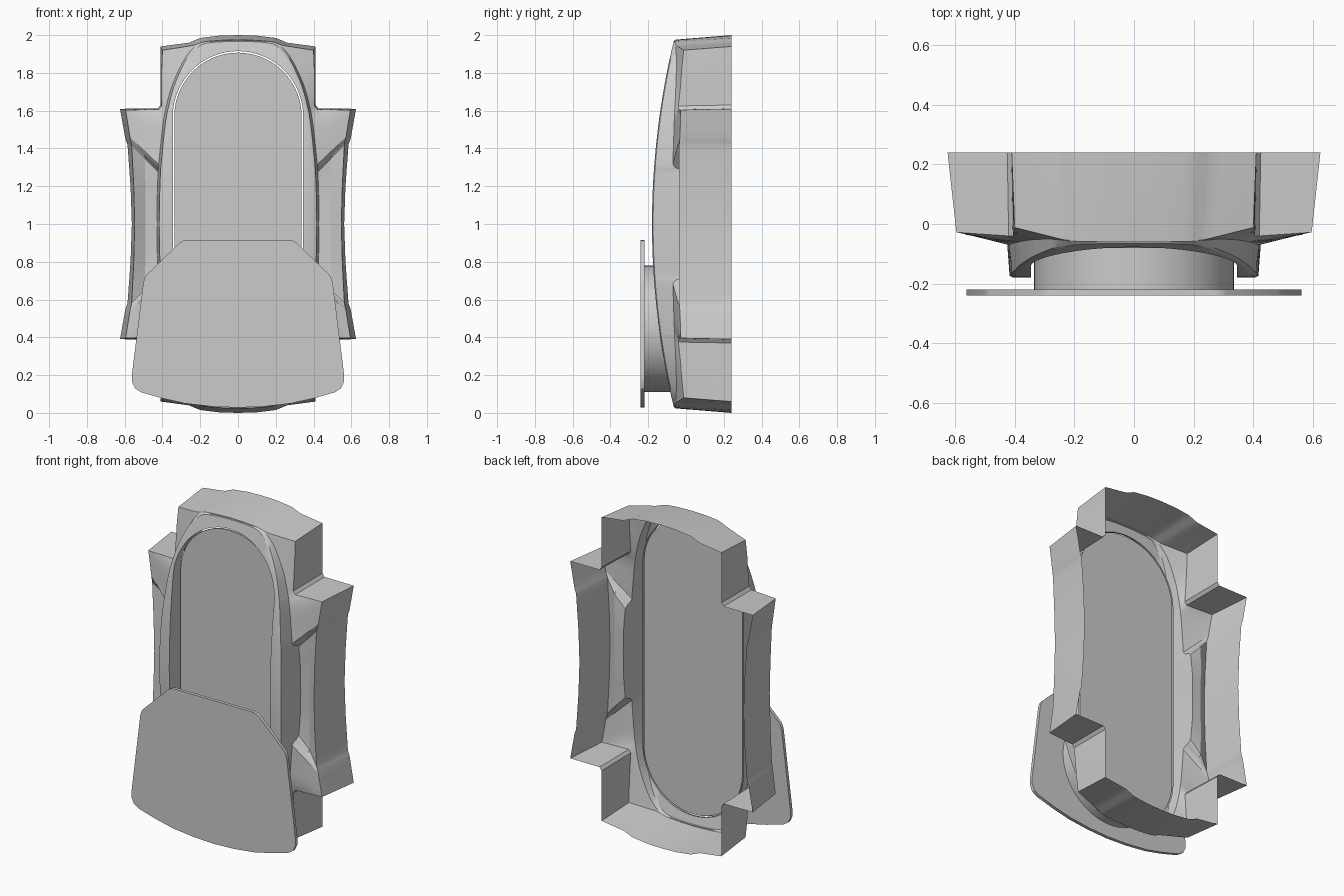
import bpy, bmesh, math
from mathutils import Vector

if "Cube" in bpy.data.objects:
    bpy.data.objects.remove(bpy.data.objects["Cube"])

# One quarter of the shell, top centre to mid side. h = height above z = 1.
# rim x,h | rim base y | outer front edge x,h,y | back edge x,h
ROWS = [
    (0, .975, -.060, 0, .975, -.060, 0, 1.0),
    (.10, .972, -.060, .10, .972, -.060, .10, .997),
    (.19, .962, -.058, .19, .962, -.058, .20, .985),
    (.235, .935, -.055, .24, .945, -.052, .26, .96),
    (.285, .87, -.050, .40, .92, -.012, .41, .94),
    (.33, .78, -.052, .404, .82, -.022, .41, .83),
    (.36, .70, -.055, .405, .72, -.030, .41, .72),
    (.385, .60, -.060, .406, .625, -.040, .411, .63),
    (.390, .575, -.061, .42, .606, -.040, .425, .611),
    (.402, .49, -.064, .595, .604, -.028, .625, .61),
    (.420, .315, -.070, .572, .46, -.032, .596, .45),
    (.423, .275, -.010, .563, .42, -.036, .585, .42),
    (.428, .14, .000, .552, .20, -.038, .569, .20),
    (.430, 0, .000, .547, 0, -.038, .562, 0),
]
R, ARC_H = .345, .57
STEPS = 4


def rim_y(h):
    return -.18 + .115 * (h / .97) ** 2


def spline(a, b, c, d, t):
    return .5 * (2*b + (c-a)*t + (2*a-5*b+4*c-d)*t*t + (3*b-a-3*c+d)*t**3)


def on_oval(x, h, r):
    if h <= ARC_H:
        return r, h
    d = Vector((x, h - ARC_H)).normalized() * r
    return d.x, ARC_H + d.y


def smooth(obj, angle=30):
    bpy.ops.object.select_all(action='DESELECT')
    obj.select_set(True)
    bpy.context.view_layer.objects.active = obj
    bpy.ops.object.shade_smooth_by_angle(angle=math.radians(angle))


def new_object(name, bm):
    mesh = bpy.data.meshes.new(name)
    bm.to_mesh(mesh)
    bm.free()
    obj = bpy.data.objects.new(name, mesh)
    bpy.context.collection.objects.link(obj)
    return obj


def section(row):
    """Points from the oval opening, over the rim and out to the back edge."""
    rx, rh, by, fx, fh, fy, ox, oh = row
    ix, ih = on_oval(rx, rh, R)
    sx, sh = rx * .97, rh * .995
    channel = max(0, min(1, (by + .07) / .06)) if rh < .32 else 0
    my = (by + fy) / 2 + .018 * channel
    return [(ix, -.068, ih), (ix, rim_y(ih), ih),
            (sx * .97, rim_y(sh), sh * .997),
            (sx, rim_y(sh) + .006, sh),
            (rx, by, rh), ((rx + fx) / 2, my, (rh + fh) / 2),
            (fx, fy, fh), (fx + (ox - fx) * .06, fy + .012, fh + (oh - fh) * .06),
            (ox, .24, oh)]


# Shell: quarter surface mirrored left-right and top-bottom
samples = []
for i in range(len(ROWS) - 1):
    p, q = ROWS[i], ROWS[i + 1]
    before = ROWS[max(i - 1, 0)]
    after = ROWS[min(i + 2, len(ROWS) - 1)]
    for s in range(STEPS):
        t = s / STEPS
        r = [a + (b - a) * t for a, b in zip(p, q)]
        for k in (0, 1):
            r[k] = spline(before[k], p[k], q[k], after[k], t)
        if i < 2:
            r[3], r[4] = r[0], r[1]
        samples.append(r)
samples.append(list(ROWS[-1]))

bm = bmesh.new()
grid = [[bm.verts.new(c) for c in section(r)] for r in samples]
for a, b in zip(grid, grid[1:]):
    for j in range(len(a) - 1):
        bm.faces.new((a[j], a[j + 1], b[j + 1], b[j]))
bmesh.ops.remove_doubles(bm, verts=bm.verts, dist=.0003)
bmesh.ops.recalc_face_normals(bm, faces=bm.faces)
if sum(f.normal.y * f.calc_area() for f in bm.faces) > 0:
    bmesh.ops.reverse_faces(bm, faces=bm.faces)
shell = new_object("body_shell", bm)
shell.location.z = 1
mirror = shell.modifiers.new("mirror", 'MIRROR')
mirror.use_axis = (True, False, True)
mirror.merge_threshold = .001
smooth(shell)


def slab(name, outline, y0, y1):
    """Extrude a closed x,z outline between two depths."""
    bm = bmesh.new()
    face = bm.faces.new([bm.verts.new((x, y0, z)) for x, z in outline])
    ext = bmesh.ops.extrude_face_region(bm, geom=[face])
    for v in ext['geom']:
        if isinstance(v, bmesh.types.BMVert):
            v.co.y = y1
    bmesh.ops.recalc_face_normals(bm, faces=bm.faces)
    obj = new_object(name, bm)
    smooth(obj)
    return obj


# Recessed oval panel
arc = [math.pi * i / 40 for i in range(41)]
oval = [(.337 * math.cos(a), 1 + ARC_H + .337 * math.sin(a)) for a in arc]
oval += [(-x, 2 - z) for x, z in oval]
slab("oval_panel", oval, -.080, -.070)

# Round post carrying the front plate
ring = [math.tau * i / 64 for i in range(64)]
slab("round_post", [(.335 * math.cos(a), .445 + .335 * math.sin(a)) for a in ring],
     -.222, -.078)

# Front plate with angled shoulders and a bowed lower edge
half = [(.27, .915), (.29, .912), (.31, .90), (.485, .73), (.496, .71),
        (.502, .685), (.562, .20), (.561, .165), (.545, .13), (.515, .11),
        (.40, .077), (.28, .05), (.14, .034)]
plate = half + [(0, .028)] + [(-x, z) for x, z in reversed(half)]
slab("front_plate", plate, -.24, -.22)
